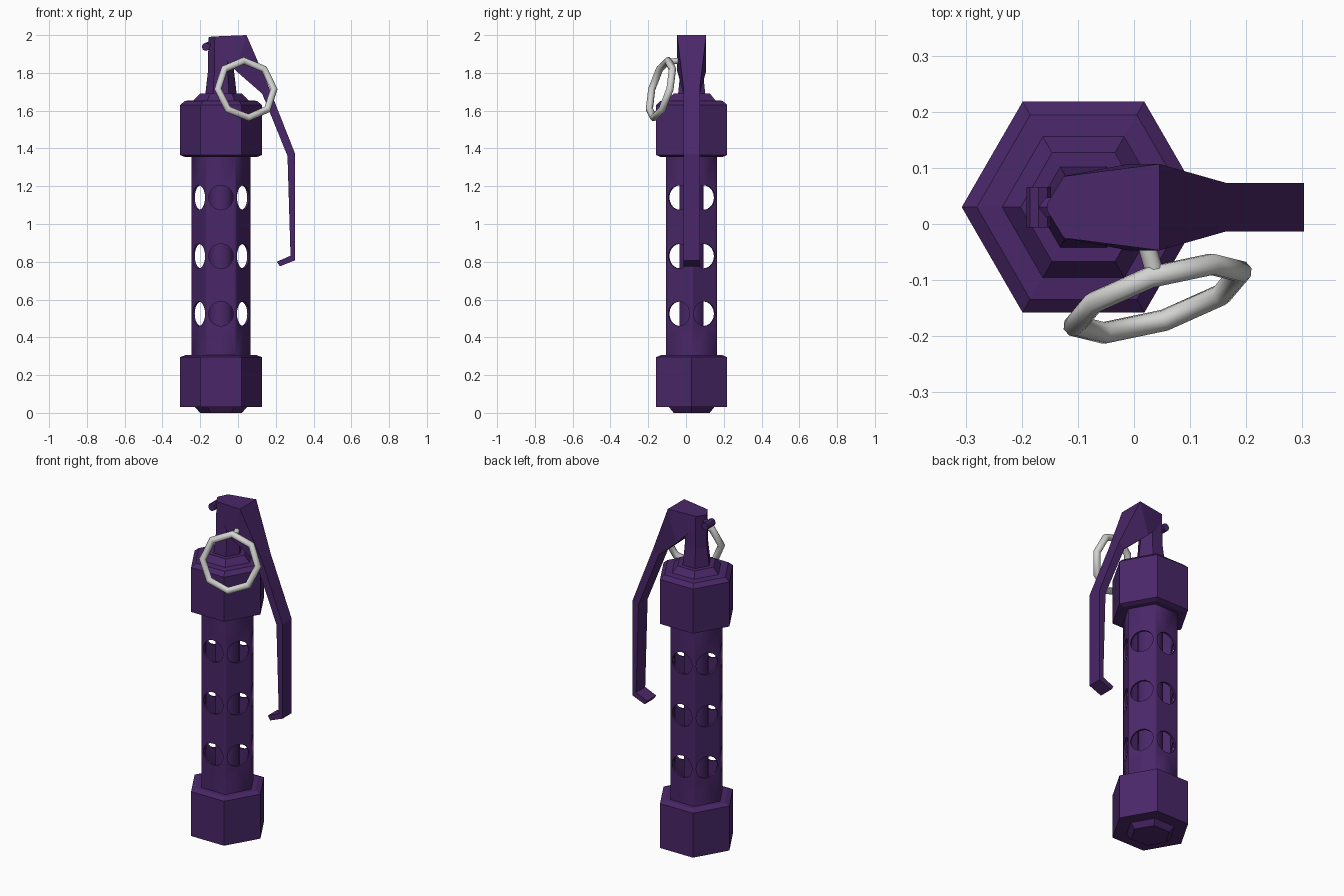
import bpy, bmesh, math
from mathutils import Matrix, Vector

if "Cube" in bpy.data.objects:
    bpy.data.objects.remove(bpy.data.objects["Cube"])

CX, CY = -0.09, 0.03  # body axis


def material(name, color, rough):
    m = bpy.data.materials.new(name)
    m.use_nodes = True
    m.diffuse_color = color
    bsdf = m.node_tree.nodes["Principled BSDF"]
    bsdf.inputs["Base Color"].default_value = color
    bsdf.inputs["Roughness"].default_value = rough
    return m


purple = material("dark purple", (0.068, 0.02, 0.14, 1), 0.6)
silver = material("pale silver", (0.65, 0.65, 0.64, 1), 0.5)


def finish(bm, name, mat, smooth=None):
    bmesh.ops.recalc_face_normals(bm, faces=bm.faces)
    mesh = bpy.data.meshes.new(name)
    bm.to_mesh(mesh)
    bm.free()
    ob = bpy.data.objects.new(name, mesh)
    bpy.context.collection.objects.link(ob)
    mesh.materials.append(mat)
    if smooth:
        smooth_by_angle(ob, smooth)
    return ob


def select(ob):
    bpy.ops.object.select_all(action="DESELECT")
    ob.select_set(True)
    bpy.context.view_layer.objects.active = ob


def smooth_by_angle(ob, degrees):
    select(ob)
    bpy.ops.object.shade_smooth_by_angle(angle=math.radians(degrees))


def loft(loops, closed=False):
    """Skin a series of equal-length point loops, capping the ends."""
    bm = bmesh.new()
    rings = [[bm.verts.new(p) for p in loop] for loop in loops]
    n = len(rings[0])
    pairs = list(zip(rings, rings[1:]))
    if closed:
        pairs.append((rings[-1], rings[0]))
    else:
        bm.faces.new(rings[0])
        bm.faces.new(rings[-1])
    for a, b in pairs:
        for i in range(n):
            j = (i + 1) % n
            bm.faces.new((a[i], a[j], b[j], b[i]))
    return bm


def hex_turn(profile, closed=False):
    """Six-sided turning of (radius, height) points about the body axis."""
    return loft([[(CX + r * math.cos(k * math.pi / 3),
                   CY + r * math.sin(k * math.pi / 3), z) for k in range(6)]
                 for r, z in profile], closed)


def rod(name, start, end, radius, sides, mat, smooth=None):
    start, end = Vector(start), Vector(end)
    d = end - start
    bm = bmesh.new()
    bmesh.ops.create_cone(
        bm, cap_ends=True, segments=sides, radius1=radius, radius2=radius, depth=d.length,
        matrix=Matrix.Translation((start + end) / 2) @ d.to_track_quat("Z", "Y").to_matrix().to_4x4())
    return finish(bm, name, mat, smooth)


# End caps, neck and inner core
finish(hex_turn([(0.11, 0), (0.138, 0.03), (0.217, 0.03), (0.217, 0.295),
                 (0.185, 0.307), (0.1, 0.307)]), "bottom_cap", purple)
finish(hex_turn([(0.1, 1.355), (0.19, 1.355), (0.217, 1.365), (0.217, 1.63), (0.19, 1.652),
                 (0.145, 1.655), (0.112, 1.69), (0.08, 1.69)]), "top_cap", purple)
finish(hex_turn([(0.084, 1.68), (0.07, 1.8), (0.066, 1.985)]), "neck", purple)
finish(hex_turn([(0.073, 0.29), (0.073, 1.38)]), "inner_core", purple, 65)

# Perforated tube: three rows of round holes on six sides
tube = finish(hex_turn([(0.156, 0.29), (0.156, 1.37), (0.142, 1.37), (0.142, 0.29)], True),
              "perforated_tube", purple)
bm = bmesh.new()
for z in (0.525, 0.83, 1.14):
    for k in range(6):
        turn = Matrix.Rotation(math.radians(30 + 60 * k), 4, "Z")
        place = Matrix.Translation((CX, CY, z)) @ turn @ Matrix.Translation((0.135, 0, 0))
        bmesh.ops.create_cone(bm, cap_ends=True, segments=20, radius1=0.065, radius2=0.065,
                              depth=0.06, matrix=place @ Matrix.Rotation(math.pi / 2, 4, "Y"))
cutter = finish(bm, "hole_cutter", purple)
cutter.hide_render = True
cut = tube.modifiers.new("holes", "BOOLEAN")
cut.operation, cut.solver, cut.object = "DIFFERENCE", "EXACT", cutter
select(tube)
bpy.ops.object.modifier_apply(modifier=cut.name)
bpy.data.objects.remove(cutter)
smooth_by_angle(tube, 65)

# Safety lever: outer point, inner point, half width
sections = [((-0.155, 1.99), (-0.152, 1.95), 0.006),
            ((-0.125, 1.993), (-0.125, 1.93), 0.055),
            ((0.045, 2.0), (-0.01, 1.81), 0.077),
            ((0.165, 1.72), (0.128, 1.69), 0.043),
            ((0.303, 1.37), (0.262, 1.36), 0.043),
            ((0.303, 0.808), (0.278, 0.832), 0.043),
            ((0.222, 0.776), (0.205, 0.8), 0.043)]
finish(loft([[(ox, CY - w, oz), (ox, CY + w, oz), (ix, CY + w, iz), (ix, CY - w, iz)]
             for (ox, oz), (ix, iz), w in sections]), "safety_lever", purple)

# Hinge behind the lever head
rod("hinge_pin", (-0.17, CY - 0.036, 1.938), (-0.17, CY + 0.036, 1.938), 0.022, 8, purple)
rod("hinge_arm", (-0.17, CY, 1.938), (-0.12, CY, 1.96), 0.02, 6, purple)

# Pull ring, tilted, with its pin
centre = Vector((0.042, -0.133, 1.714))
tilt = Matrix.Rotation(math.radians(18), 3, "Z") @ Matrix.Rotation(math.radians(-15), 3, "X")
loops = []
for k in range(8):
    a = k * math.pi / 4
    out = Vector((math.cos(a), 0, math.sin(a)))
    loops.append([centre + tilt @ (out * (0.156 + 0.02 * math.cos(t)) + Vector((0, 0.02 * math.sin(t), 0)))
                  for t in (i * math.pi / 4 for i in range(8))])
finish(loft(loops, True), "pull_ring", silver, 50)
rod("ring_pin", (0.037, -0.088, 1.858), (0.012, 0.0, 1.87), 0.016, 8, silver, 50)
